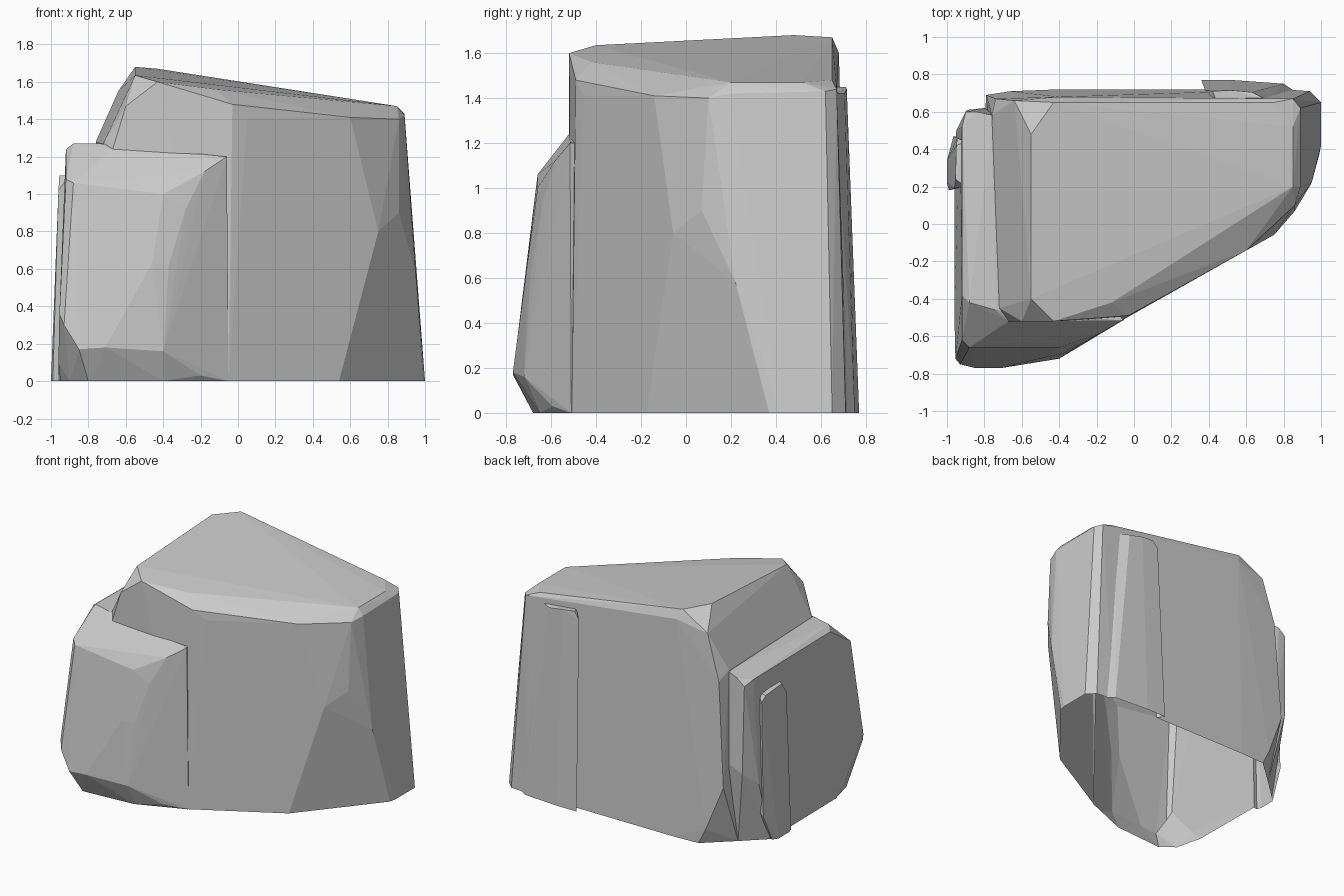
import bpy, bmesh


def hull(name, pts):
    """Flat-shaded faceted stone: convex hull around a few corner points."""
    bm = bmesh.new()
    for p in pts:
        bm.verts.new(p)
    res = bmesh.ops.convex_hull(bm, input=bm.verts[:])
    junk = {v for v in res["geom_interior"] + res["geom_unused"]
            if isinstance(v, bmesh.types.BMVert)}
    bmesh.ops.delete(bm, geom=list(junk), context='VERTS')
    bmesh.ops.dissolve_limit(bm, angle_limit=0.03, verts=bm.verts[:], edges=bm.edges[:])
    bmesh.ops.recalc_face_normals(bm, faces=bm.faces[:])
    me = bpy.data.meshes.new(name)
    bm.to_mesh(me)
    bm.free()
    ob = bpy.data.objects.new(name, me)
    bpy.context.collection.objects.link(ob)
    return ob


def diag(x, z, inset=0.0):
    """Point on the big diagonal front face."""
    return (x, -.482 + .5625 * x + inset, z)


# tall main boulder with the sloping top and diagonal front
boulder = hull("boulder", [
    # top face
    (-.55, .48, 1.68), (-.43, .65, 1.67), (-.55, -.40, 1.635), (-.47, -.42, 1.62),
    (-.12, -.42, 1.56), (.85, .20, 1.47), (.85, .52, 1.47), (.75, .65, 1.48),
    # upper chamfer ring
    (-.64, .66, 1.55), (-.76, .58, 1.28), (-.74, .67, 1.22), (-.72, -.45, 1.27),
    (-.67, -.52, 1.24), (-.60, -.52, 1.47), (-.43, -.52, 1.60), (-.03, -.49, 1.48),
    diag(.05, 1.41, .003), diag(.40, 1.37, .003), diag(.60, 1.41, .003), (.86, .10, 1.40),
    (.89, .20, 1.42), (.89, .62, 1.43), (.85, .67, 1.44), (-.40, .68, 1.60),
    # right side
    diag(.75, .80, .003), (.86, .07, .90), (.95, .22, .58),
    # base
    diag(.54, 0, .003), (.99, .37, 0), (1, .42, 0), (1, .65, 0), (.94, .71, 0),
    (.80, .72, 0), (-.40, .72, 0), (-.66, .71, .12), (-.60, .71, 0), (-.79, .69, .45),
    (-.80, .53, 0), (-.74, -.45, 0), (-.66, -.515, 0), diag(-.05, 0, .003),
])

# lower stone forming the ledge at the front left
ledge = hull("ledge", [
    (-.92, .52, 1.23), (-.90, .60, 1.20), (-.84, .60, 1.25), (-.75, .58, 1.27),
    (-.92, -.38, 1.24), (-.88, -.42, 1.27), (-.74, -.46, 1.27), (-.67, -.52, 1.24),
    diag(-.06, 1.20), (-.92, -.62, 1.08), (-.88, -.66, 1.06), (-.40, -.66, 1.0),
    diag(-.28, .92), diag(-.18, 1.12), (-.46, -.71, .63), diag(-.37, .62),
    (-.955, -.72, .36), (-.93, -.75, .30), (-.85, -.77, .17), (-.71, -.77, .18),
    (-.40, -.72, .16), diag(-.36, .14), diag(-.20, .03), diag(-.05, 0),
    (-.80, -.68, 0), (-.40, -.65, 0), (-.90, -.60, 0), (-.96, -.50, .10), (-.95, -.40, 0),
    (-.96, .38, 0), (-.95, .50, .45), (-.89, .61, .55), (-.80, .62, .60), (-.80, .53, 0),
    (-.5, .5, 0), (-.5, .5, 1.2),
])

# thin upright slab on the left side
left_slab = hull("left_slab", [
    (-.99, .18, 0), (-1, .22, 0), (-1, .34, 0), (-.975, .38, 0), (-.965, .47, .20),
    (-.90, .36, 0), (-.90, .20, 0), (-.90, .46, .25),
    (-.96, .19, 1.02), (-.955, .24, 1.10), (-.95, .42, 1.08), (-.945, .46, 1.04),
    (-.90, .44, 1.10), (-.90, .20, 1.10),
])

# flat slab leaning on the back
back_slab = hull("back_slab", [
    (.36, .77, 0), (.52, .77, 0), (.80, .75, 0), (.86, .71, 0), (.80, .66, 0), (.41, .70, 0),
    (.38, .715, 1.40), (.42, .71, 1.45), (.52, .715, 1.44), (.63, .705, 1.42),
    (.72, .66, 1.42), (.44, .66, 1.45),
])

# fuse the stones into one skin
parts = [ledge, left_slab, back_slab]
for part in parts:
    mod = boulder.modifiers.new("fuse", 'BOOLEAN')
    mod.operation, mod.solver, mod.object = 'UNION', 'EXACT', part
dg = bpy.context.evaluated_depsgraph_get()
bm = bmesh.new()
bm.from_object(boulder, dg)
boulder.modifiers.clear()
for part in parts:
    bpy.data.objects.remove(part)

# leave the underside open
under = [f for f in bm.faces if all(v.co.z < .001 for v in f.verts)]
bmesh.ops.delete(bm, geom=under, context='FACES')
bm.to_mesh(boulder.data)
bm.free()
